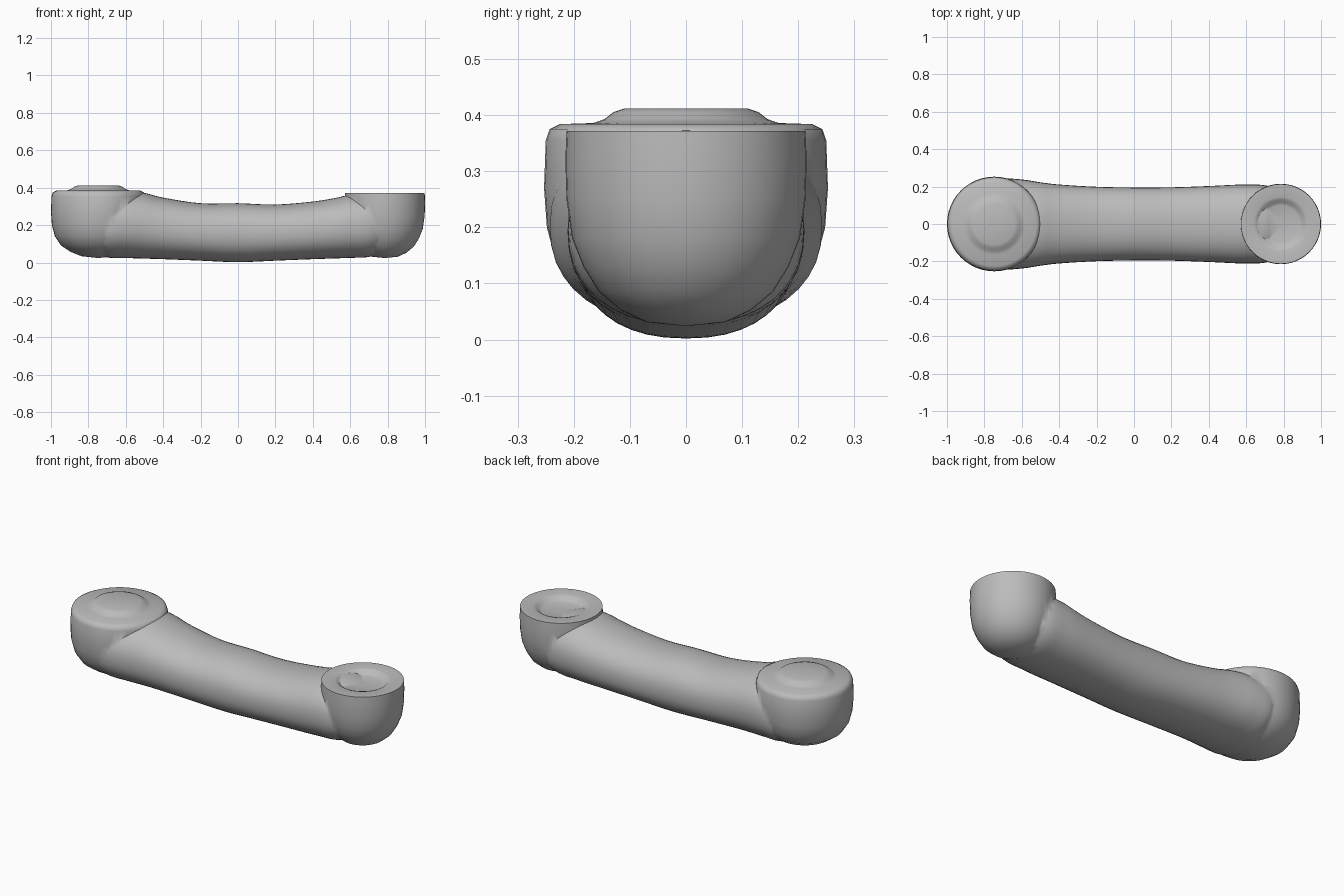
import bpy
import math

cube = bpy.data.objects.get("Cube")
if cube:
    bpy.data.objects.remove(cube, do_unlink=True)

grey = bpy.data.materials.new("plain grey")
grey.use_nodes = True
COLOUR = (0.5, 0.5, 0.5, 1)
grey.diffuse_color = COLOUR
grey.node_tree.nodes["Principled BSDF"].inputs["Base Color"].default_value = COLOUR


def skin(name, rings):
    """Join equal closed rings into a capped solid."""
    n = len(rings[0])
    verts = [p for ring in rings for p in ring]
    faces = [tuple(reversed(range(n))), tuple(range(len(verts) - n, len(verts)))]
    for i in range(len(rings) - 1):
        for j in range(n):
            k = (j + 1) % n
            faces.append((i * n + j, i * n + k, (i + 1) * n + k, (i + 1) * n + j))
    mesh = bpy.data.meshes.new(name)
    mesh.from_pydata(verts, [], faces)
    mesh.materials.append(grey)
    ob = bpy.data.objects.new(name, mesh)
    bpy.context.collection.objects.link(ob)
    return ob


def cup(name, cx, profile, n=48):
    """Turn a (radius, z) profile about a vertical axis at cx."""
    return skin(name, [[(cx + r * math.cos(math.tau * j / n),
                         r * math.sin(math.tau * j / n), z) for j in range(n)]
                       for r, z in profile])


def power(v, e):
    return math.copysign(abs(v) ** e, v)


def spline(rows, steps=4):
    """Smoothly resample rows of numbers."""
    out = []
    for i in range(len(rows) - 1):
        a, b, c, d = (rows[max(0, min(len(rows) - 1, i + k))] for k in (-1, 0, 1, 2))
        for s in range(steps):
            t = s / steps
            out.append([0.5 * (2 * q + (r - p) * t + (2 * p - 5 * q + 4 * r - s4) * t * t
                               + (3 * q - p - 3 * r + s4) * t ** 3)
                        for p, q, r, s4 in zip(a, b, c, d)])
    return out + [list(rows[-1])]


# Handle: rounded cross-sections as (x, half width, bottom, top)
sections = spline([
    (-0.78, 0.2, 0.06, 0.36), (-0.7, 0.24, 0.027, 0.378), (-0.6, 0.238, 0.024, 0.381),
    (-0.5, 0.223, 0.021, 0.372), (-0.4, 0.211, 0.018, 0.347), (-0.2, 0.199, 0.01, 0.317),
    (0, 0.195, 0.002, 0.317), (0.2, 0.196, 0.01, 0.31), (0.4, 0.203, 0.018, 0.326),
    (0.52, 0.209, 0.022, 0.345), (0.6, 0.211, 0.025, 0.362), (0.7, 0.207, 0.03, 0.362),
    (0.78, 0.18, 0.06, 0.33)])
N = 40
rings = []
for x, w, lo, hi in sections:
    mid, h = (lo + hi) / 2, (hi - lo) / 2
    rings.append([(x, w * power(math.cos(math.tau * j / N), 0.88),
                   mid + h * power(math.sin(math.tau * j / N), 0.88)) for j in range(N)])
handset = skin("handset", rings)

# Large cup with a raised disc on its rim face
large_cup = cup("large_cup", -0.747, [
    (0.01, 0.025), (0.09, 0.034), (0.15, 0.058), (0.2, 0.092), (0.232, 0.14), (0.248, 0.2),
    (0.253, 0.27), (0.25, 0.355), (0.243, 0.375), (0.225, 0.384), (0.165, 0.386),
    (0.145, 0.393), (0.13, 0.405), (0.11, 0.412), (0.01, 0.412)])

# Small cup with a sharp rim and a shallow dish
small_cup = cup("small_cup", 0.785, [
    (0.01, 0.025), (0.07, 0.031), (0.115, 0.052), (0.155, 0.085), (0.183, 0.13),
    (0.203, 0.18), (0.213, 0.25), (0.215, 0.32), (0.213, 0.372), (0.145, 0.372),
    (0.13, 0.367), (0.115, 0.352), (0.1, 0.346), (0.01, 0.348)])

# Fuse the cups with the handle into one shell
for part in (large_cup, small_cup):
    mod = handset.modifiers.new("fuse", "BOOLEAN")
    mod.operation = "UNION"
    mod.solver = "EXACT"
    mod.object = part
bpy.ops.object.select_all(action="DESELECT")
handset.select_set(True)
bpy.context.view_layer.objects.active = handset
bpy.ops.object.convert(target="MESH")
for part in (large_cup, small_cup):
    bpy.data.objects.remove(part, do_unlink=True)
bpy.ops.object.shade_smooth_by_angle(angle=math.radians(45))
